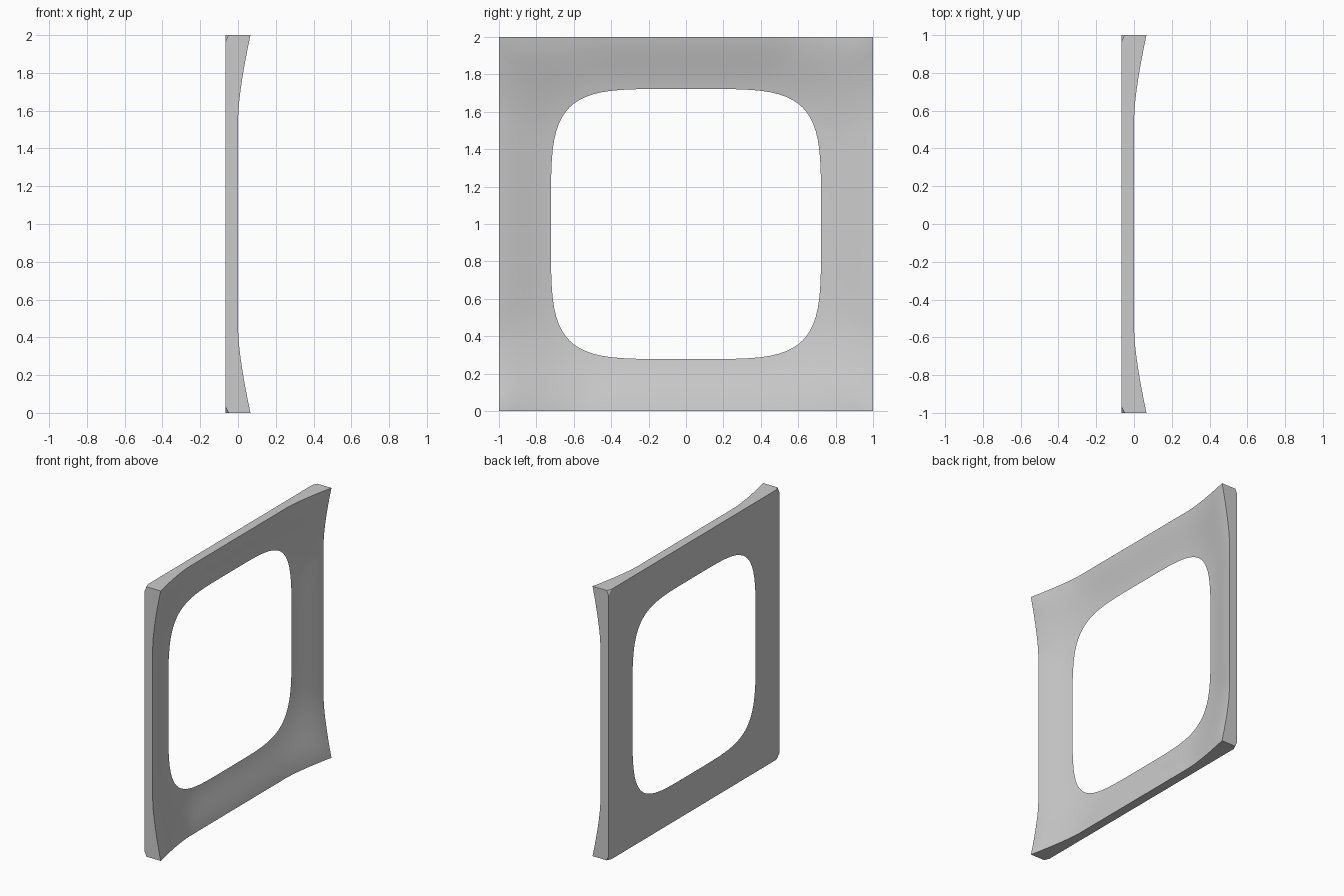
import bpy
import bmesh
from mathutils import Vector

if "Cube" in bpy.data.objects:
    bpy.data.objects.remove(bpy.data.objects["Cube"])

BACK = -0.066      # flat rear plane
HOLE = 0.722       # half width of the opening
POWER = 4.7        # squareness of the opening
SEGS = 28          # steps along each side
RINGS = 10         # steps from the opening to the rim


def rim_x(a, b):
    """Rim depth: level along each side, flaring towards the corners."""
    u = max(0, (min(abs(a), abs(b)) - 0.58) / 0.42)
    return 0.001 + 0.065 * u ** 1.4


def square_loop():
    """Points around a square of half width one."""
    for dx, dy in ((1, 0), (0, 1), (-1, 0), (0, -1)):
        for i in range(SEGS):
            t = 2 * i / SEGS - 1
            yield dx - dy * t, dy + dx * t


def add_loop(bm, points):
    return [bm.verts.new(p) for p in points]


def bridge(bm, lower, upper):
    for i in range(len(lower)):
        j = (i + 1) % len(lower)
        bm.faces.new((lower[i], lower[j], upper[j], upper[i]))


bm = bmesh.new()
square = list(square_loop())
opening = []
for a, b in square:
    k = HOLE / (abs(a) ** POWER + abs(b) ** POWER) ** (1 / POWER)
    opening.append((a * k, b * k))

# Dished face, rising from the knife edge of the opening to the rim
loops = []
for r in range(RINGS + 1):
    t = r / RINGS
    rise = 0.65 * t + 0.35 * t * t * (3 - 2 * t)
    loops.append(add_loop(bm, [
        (BACK + (rim_x(a, b) - BACK) * rise, p + (a - p) * t, 1 + q + (b - q) * t)
        for (a, b), (p, q) in zip(square, opening)]))
for inner, outer in zip(loops, loops[1:]):
    bridge(bm, inner, outer)

# Outer walls and flat rear face
rear = add_loop(bm, [(BACK, a, 1 + b) for a, b in square])
bridge(bm, loops[-1], rear)
bridge(bm, rear, loops[0])

# Small clipped corners on the rear
for sy in (-1, 1):
    for sz in (-1, 1):
        cut = bmesh.ops.bisect_plane(
            bm, geom=bm.verts[:] + bm.edges[:] + bm.faces[:], dist=1e-5,
            plane_co=Vector((-0.05, sy, 1 + sz)),
            plane_no=Vector((-2.19, sy, sz)), clear_outer=True)
        edges = [e for e in cut["geom_cut"] if isinstance(e, bmesh.types.BMEdge)]
        bmesh.ops.holes_fill(bm, edges=edges, sides=0)
bmesh.ops.recalc_face_normals(bm, faces=bm.faces[:])

mesh = bpy.data.meshes.new("dished_frame")
bm.to_mesh(mesh)
bm.free()
frame = bpy.data.objects.new("dished_frame", mesh)
bpy.context.collection.objects.link(frame)

# Plain grey finish
grey = bpy.data.materials.new("plain_grey")
grey.use_nodes = True
colour = (0.6, 0.6, 0.6, 1)
grey.diffuse_color = colour
grey.node_tree.nodes["Principled BSDF"].inputs["Base Color"].default_value = colour
mesh.materials.append(grey)

bpy.ops.object.select_all(action="DESELECT")
frame.select_set(True)
bpy.context.view_layer.objects.active = frame
bpy.ops.object.shade_smooth_by_angle(angle=0.5)
